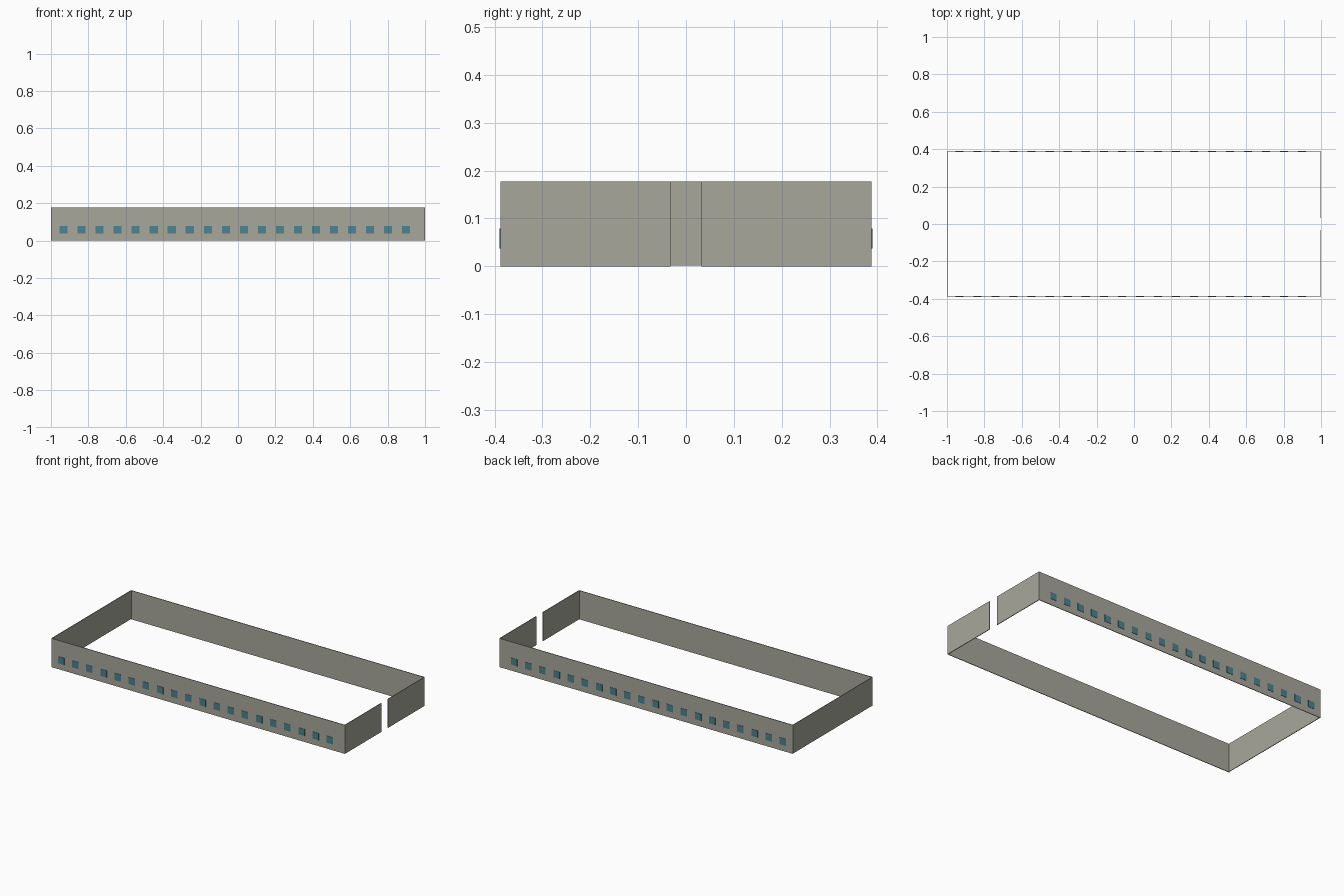
import bpy

if "Cube" in bpy.data.objects:
    bpy.data.objects.remove(bpy.data.objects["Cube"])


def srgb(r, g, b):
    lin = [((c / 255 + 0.055) / 1.055) ** 2.4 for c in (r, g, b)]
    return (*lin, 1)


def material(name, rgb):
    m = bpy.data.materials.new(name)
    m.diffuse_color = srgb(*rgb)
    m.use_nodes = True
    m.node_tree.nodes["Principled BSDF"].inputs["Base Color"].default_value = m.diffuse_color
    return m


def box(name, x, y, z, mat):
    """Axis-aligned box from (min, max) ranges."""
    bpy.ops.mesh.primitive_cube_add(size=1, location=[sum(r) / 2 for r in (x, y, z)])
    ob = bpy.context.object
    ob.name = name
    ob.scale = [r[1] - r[0] for r in (x, y, z)]
    bpy.ops.object.transform_apply(location=False, rotation=False, scale=True)
    ob.data.materials.append(mat)
    return ob


stone = material("warm grey stone", (168, 167, 156))
glass = material("teal glass", (76, 131, 143))

H = 0.177       # wall height
T = 0.004       # wall thickness
Y = 0.3882      # outer face of the long walls
GATE = 0.0325   # half width of the gate opening

# Long walls
box("front_wall", (-1, 1), (-Y, -Y + T), (0, H), stone)
box("back_wall", (-1, 1), (Y - T, Y), (0, H), stone)

# End walls, the right one split by the gate opening
box("left_wall", (-1, -1 + T), (-Y + T, Y - T), (0.002, H), stone)
box("right_wall_front", (1 - T, 1), (-Y + T, -GATE), (0, H), stone)
box("right_wall_back", (1 - T, 1), (GATE, Y - T), (0, H), stone)

# Rows of small square windows standing slightly proud of the long walls
for side, y in (("front", (-Y - 0.0018, -Y + 0.001)), ("back", (Y - 0.001, Y + 0.0018))):
    for i in range(20):
        cx = -0.932 + i * 0.0963
        box(f"{side}_window_{i + 1}", (cx - 0.0215, cx + 0.0215), y, (0.037, 0.079), glass)
